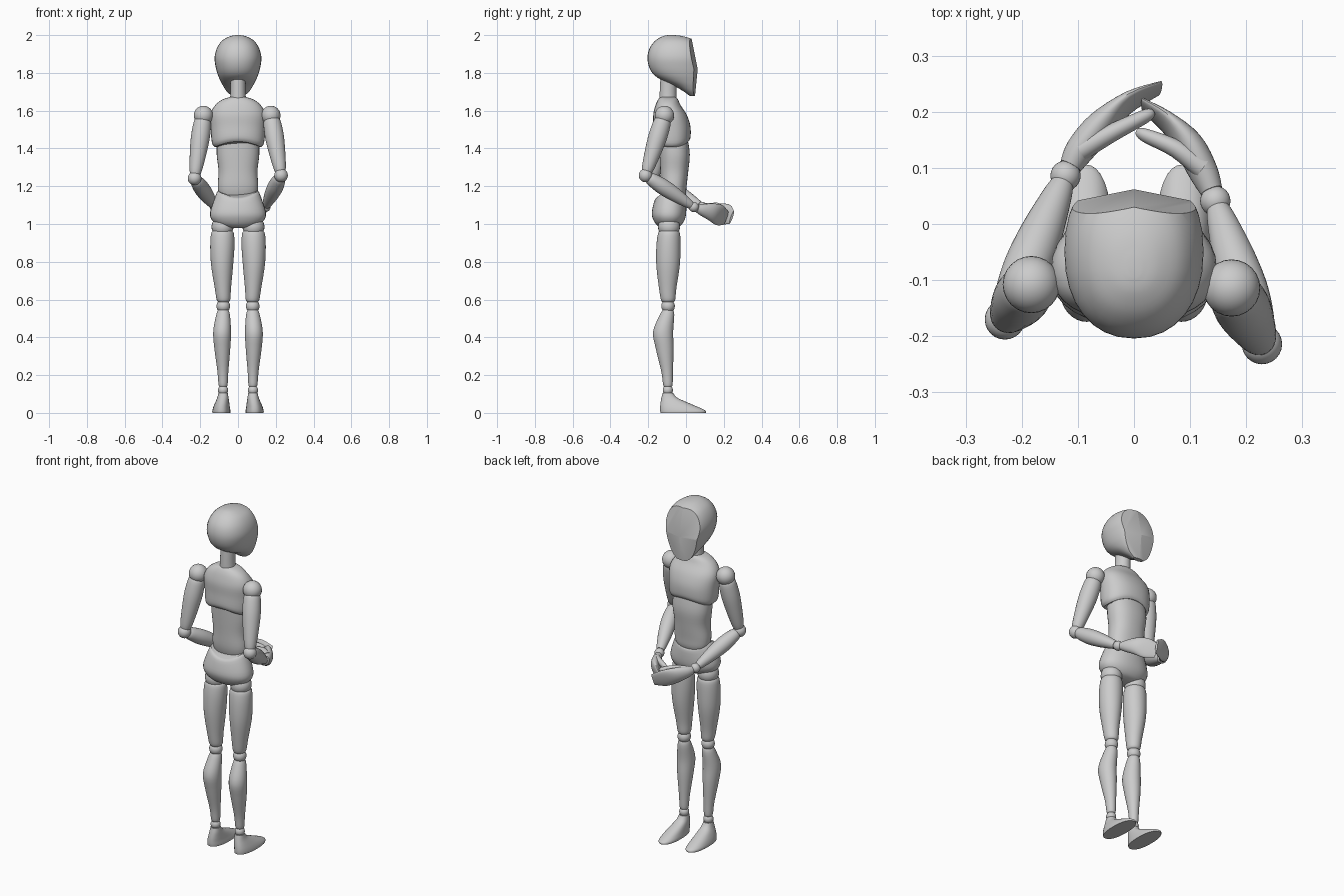
import bpy, bmesh, math
from mathutils import Vector


def finish(bm, name):
    bmesh.ops.recalc_face_normals(bm, faces=bm.faces)
    me = bpy.data.meshes.new(name)
    bm.to_mesh(me)
    bm.free()
    ob = bpy.data.objects.new(name, me)
    bpy.context.collection.objects.link(ob)
    bpy.ops.object.select_all(action='DESELECT')
    ob.select_set(True)
    bpy.context.view_layer.objects.active = ob
    bpy.ops.object.shade_smooth_by_angle(angle=math.radians(35))
    return ob


def smooth_rings(rings, steps):
    # Catmull-Rom through the ring parameters
    out = []
    for i in range(len(rings) - 1):
        p0, p1 = rings[max(i - 1, 0)], rings[i]
        p2, p3 = rings[i + 1], rings[min(i + 2, len(rings) - 1)]
        for k in range(steps):
            t = k / steps
            out.append([0.5 * (2 * b + (c - a) * t + (2 * a - 5 * b + 4 * c - d) * t * t
                               + (3 * b - a - 3 * c + d) * t ** 3)
                        for a, b, c, d in zip(p0, p1, p2, p3)])
    return out + [list(rings[-1])]


def loft(rings, up=None, n=32, e=2.0, steps=4):
    # rings: x, y, z, radius a, radius b, arch; level rings unless "up" is given
    rs = smooth_rings(rings, steps)
    bm = bmesh.new()
    loops = []
    for i, (x, y, z, a, b, arch) in enumerate(rs):
        c = Vector((x, y, z))
        if up is None:
            u, v = Vector((1, 0, 0)), Vector((0, 1, 0))
        else:
            t = Vector(rs[min(i + 1, len(rs) - 1)][:3]) - Vector(rs[max(i - 1, 0)][:3])
            v = t.cross(Vector(up)).normalized()
            u = v.cross(t).normalized()
        loop = []
        for k in range(n):
            w = 2 * math.pi * k / n
            cu, sv = math.cos(w), math.sin(w)
            pu = math.copysign(abs(cu) ** (2 / e), cu)
            pv = math.copysign(abs(sv) ** (2 / e), sv)
            loop.append(bm.verts.new(c + u * a * pu + v * b * pv + Vector((0, 0, arch * pu * pu))))
        loops.append(loop)
    for p, q in zip(loops, loops[1:]):
        for k in range(n):
            bm.faces.new((p[k], p[(k + 1) % n], q[(k + 1) % n], q[k]))
    bm.faces.new(loops[0])
    bm.faces.new(loops[-1])
    return bm


def ball(name, pos, r):
    bm = bmesh.new()
    bmesh.ops.create_uvsphere(bm, u_segments=24, v_segments=16, radius=r)
    bmesh.ops.translate(bm, verts=bm.verts, vec=pos)
    finish(bm, name)


def limb(name, p, q, profile):
    # profile: fraction along p-q, radius
    p, q = Vector(p), Vector(q)
    finish(loft([(*p.lerp(q, t), r, r, 0) for t, r in profile], up=(0.3, 1, 0.5)), name)


# Head: egg cut by four shallow face planes
head_prof = [(2.0, -.095, -.06, .012), (1.993, -.125, -.01, .045), (1.97, -.163, .05, .085),
             (1.93, -.193, .085, .112), (1.88, -.204, .105, .124), (1.83, -.195, .11, .118),
             (1.79, -.170, .11, .107), (1.76, -.125, .105, .094), (1.73, -.06, .095, .078),
             (1.70, -.01, .08, .058), (1.678, .02, .055, .032)]
bm = loft([(0, (k + f) / 2, z, rx, (f - k) / 2, 0) for z, k, f, rx in head_prof], e=2.2)
for s in (-1, 1):
    for slope in (0.2, -0.1):
        cut = bmesh.ops.bisect_plane(bm, geom=bm.verts[:] + bm.edges[:] + bm.faces[:],
                                     plane_co=(0, .062, 1.82), plane_no=Vector((s * .2, 1, slope)).normalized(),
                                     clear_outer=True)
        edges = [g for g in cut['geom_cut'] if isinstance(g, bmesh.types.BMEdge)]
        bmesh.ops.holes_fill(bm, edges=edges)
finish(bm, "head")

# Neck and torso
finish(loft([(0, -.095, 1.64, .044, .046, 0), (0, -.095, 1.70, .04, .044, 0),
             (0, -.09, 1.80, .04, .044, 0)]), "neck")
finish(loft([(0, -.075, 1.437, .122, .088, -.03), (0, -.075, 1.46, .138, .099, -.03),
             (0, -.075, 1.52, .145, .098, -.01), (0, -.085, 1.58, .146, .088, 0),
             (0, -.095, 1.63, .12, .066, 0), (0, -.095, 1.66, .08, .052, 0),
             (0, -.095, 1.672, .04, .04, 0)], e=2.3), "chest")
finish(loft([(0, -.068, 1.46, .11, .075, 0), (0, -.06, 1.37, .113, .08, 0),
             (0, -.062, 1.28, .103, .074, 0), (0, -.065, 1.20, .107, .068, 0),
             (0, -.062, 1.15, .098, .06, 0), (0, -.062, 1.12, .07, .045, 0),
             (0, -.062, 1.11, .03, .02, 0)], e=2.3), "abdomen")
finish(loft([(0, -.08, 1.14, .106, .07, .035), (0, -.083, 1.125, .117, .083, .03),
             (0, -.09, 1.06, .147, .091, .005), (0, -.09, 1.02, .138, .082, 0),
             (0, -.09, .99, .10, .06, 0), (0, -.09, .978, .05, .03, 0)], e=2.2), "pelvis")

# Legs
for s, side in ((-1, "left"), (1, "right")):
    ball(side + "_hip_joint", (s * .082, -.09, .985), .058)
    finish(loft([(s * .082, -.09, .968, .045, .045, 0), (s * .082, -.09, .95, .06, .058, 0),
                 (s * .083, -.093, .88, .064, .064, 0), (s * .084, -.095, .78, .058, .062, 0),
                 (s * .08, -.097, .66, .043, .046, 0), (s * .077, -.095, .60, .036, .038, 0),
                 (s * .077, -.095, .585, .025, .027, 0)]), side + "_thigh")
    ball(side + "_knee_joint", (s * .078, -.095, .565), .036)
    finish(loft([(s * .078, -.095, .55, .025, .025, 0), (s * .079, -.1, .52, .036, .038, 0),
                 (s * .084, -.121, .43, .047, .053, 0), (s * .083, -.113, .34, .042, .047, 0),
                 (s * .08, -.1, .22, .029, .031, 0), (s * .079, -.096, .15, .024, .025, 0),
                 (s * .079, -.096, .138, .018, .018, 0)]), side + "_shin")
    ball(side + "_ankle_joint", (s * .079, -.096, .12), .027)
    finish(loft([(s * .088, -.015, 0, .048, .12, 0), (s * .088, -.017, .012, .048, .12, 0),
                 (s * .087, -.035, .03, .044, .102, 0), (s * .084, -.06, .052, .038, .075, 0),
                 (s * .08, -.088, .08, .03, .042, 0), (s * .079, -.096, .105, .025, .028, 0)],
                e=2.3), side + "_foot")

# Arms: joints and bent forearms reach forward
arms = {
    "left": ((-.183, -.108, 1.575), (-.23, -.17, 1.242), (-.122, .086, 1.09)),
    "right": ((.174, -.114, 1.575), (.228, -.214, 1.257), (.145, .041, 1.09)),
}
for side, (shoulder, elbow, wrist) in arms.items():
    ball(side + "_shoulder_joint", shoulder, .051)
    limb(side + "_upper_arm", shoulder, elbow,
         [(.06, .035), (.12, .046), (.35, .05), (.6, .044), (.85, .034), (.95, .026)])
    ball(side + "_elbow_joint", elbow, .036)
    limb(side + "_forearm", elbow, wrist,
         [(.05, .024), (.12, .034), (.35, .042), (.6, .038), (.85, .027), (.94, .021)])
    ball(side + "_wrist_joint", wrist, .027)

# Hands: flat curved mittens with a thumb, fingers crossing in front
lean = (0, .3, 1)
finish(loft([(-.113, .103, 1.083, .022, .02, 0), (-.096, .132, 1.076, .034, .026, 0),
             (-.06, .174, 1.064, .047, .026, 0), (-.012, .215, 1.05, .054, .014, 0),
             (.046, .242, 1.035, .036, .006, 0)], up=lean), "left_hand")
finish(loft([(.138, .059, 1.083, .022, .02, 0), (.124, .092, 1.074, .034, .026, 0),
             (.098, .14, 1.062, .048, .026, 0), (.062, .178, 1.046, .055, .015, 0),
             (.018, .21, 1.03, .038, .007, 0)], up=lean), "right_hand")
finish(loft([(-.095, .132, 1.09, .02, .02, 0), (-.04, .162, 1.095, .018, .016, 0),
             (.02, .192, 1.082, .014, .012, 0), (.034, .2, 1.078, .006, .006, 0)],
            up=lean), "left_thumb")
finish(loft([(.122, .1, 1.09, .02, .02, 0), (.075, .134, 1.092, .018, .016, 0),
             (.02, .158, 1.08, .014, .012, 0), (.006, .166, 1.076, .006, .006, 0)],
            up=lean), "right_thumb")
